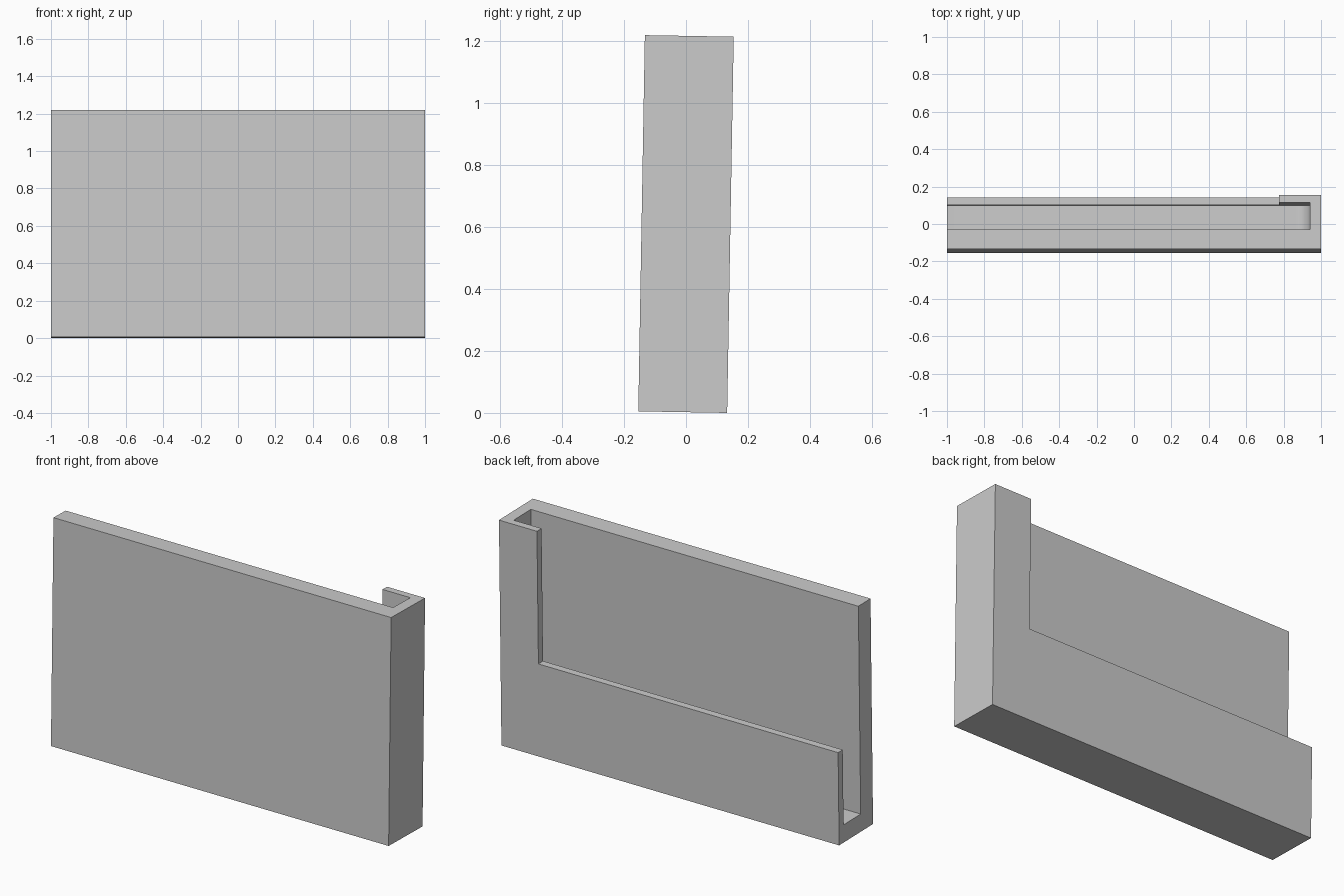
import bpy, bmesh, math
from mathutils import Matrix

cube = bpy.data.objects.get("Cube")
if cube:
    bpy.data.objects.remove(cube, do_unlink=True)

GREY = (0.6, 0.6, 0.6, 1.0)
W, D, H = 2.0, 0.287, 1.215            # overall size before leaning back
FRONT, BACK, SIDE, FLOOR = 0.103, 0.039, 0.06, 0.095   # wall thicknesses
FILLET = 0.075
LIP_X, LEDGE_Z = 0.775, 0.5            # opening in the back wall
OVER = 0.1                             # cutter overshoot

grey = bpy.data.materials.new("plain grey")
grey.use_nodes = True
grey.diffuse_color = GREY
grey.node_tree.nodes["Principled BSDF"].inputs["Base Color"].default_value = GREY


def prism(name, outline, y0, y1):
    """Extrude an outline in the xz plane from y0 to y1."""
    bm = bmesh.new()
    face = bm.faces.new([bm.verts.new((x, y0, z)) for x, z in outline])
    ext = bmesh.ops.extrude_face_region(bm, geom=[face])
    moved = [v for v in ext["geom"] if isinstance(v, bmesh.types.BMVert)]
    bmesh.ops.translate(bm, verts=moved, vec=(0, y1 - y0, 0))
    bmesh.ops.recalc_face_normals(bm, faces=bm.faces)
    mesh = bpy.data.meshes.new(name)
    bm.to_mesh(mesh)
    bm.free()
    mesh.materials.append(grey)
    obj = bpy.data.objects.new(name, mesh)
    bpy.context.collection.objects.link(obj)
    return obj


def rect(x0, x1, z0, z1):
    return [(x0, z0), (x1, z0), (x1, z1), (x0, z1)]


# Solid block
holder = prism("slotted_holder", rect(-W / 2, W / 2, 0, H), -D / 2, D / 2)

# Slot open at the top and one end, with a rounded inner corner
left, wall, top = -W / 2 - OVER, W / 2 - SIDE, H + OVER
arc = []
for i in range(13):
    a = -math.pi / 2 + math.pi / 2 * i / 12
    arc.append((wall - FILLET + FILLET * math.cos(a),
                FLOOR + FILLET + FILLET * math.sin(a)))
slot = prism("slot_cutter", [(left, FLOOR)] + arc + [(wall, top), (left, top)],
             -D / 2 + FRONT, D / 2 - BACK)

# Large opening that leaves a low back wall and a narrow upright lip
opening = prism("opening_cutter", rect(left, LIP_X, LEDGE_Z, top),
                D / 2 - BACK - 0.03, D / 2 + OVER)

# Cut the block
for cutter in (slot, opening):
    mod = holder.modifiers.new(cutter.name, "BOOLEAN")
    mod.operation = "DIFFERENCE"
    mod.solver = "EXACT"
    mod.object = cutter
    cutter.hide_render = True
bpy.context.view_layer.objects.active = holder
holder.select_set(True)
for mod in list(holder.modifiers):
    bpy.ops.object.modifier_apply(modifier=mod.name)
for cutter in (slot, opening):
    bpy.data.objects.remove(cutter, do_unlink=True)

# Lean back by one degree, then rest on the ground
mesh = holder.data
mesh.transform(Matrix.Rotation(math.radians(-1), 4, "X") @ Matrix.Translation((0, 0, -H / 2)))
mesh.transform(Matrix.Translation((0, 0, -min(v.co.z for v in mesh.vertices))))
bpy.ops.object.shade_smooth_by_angle(angle=math.radians(30))
